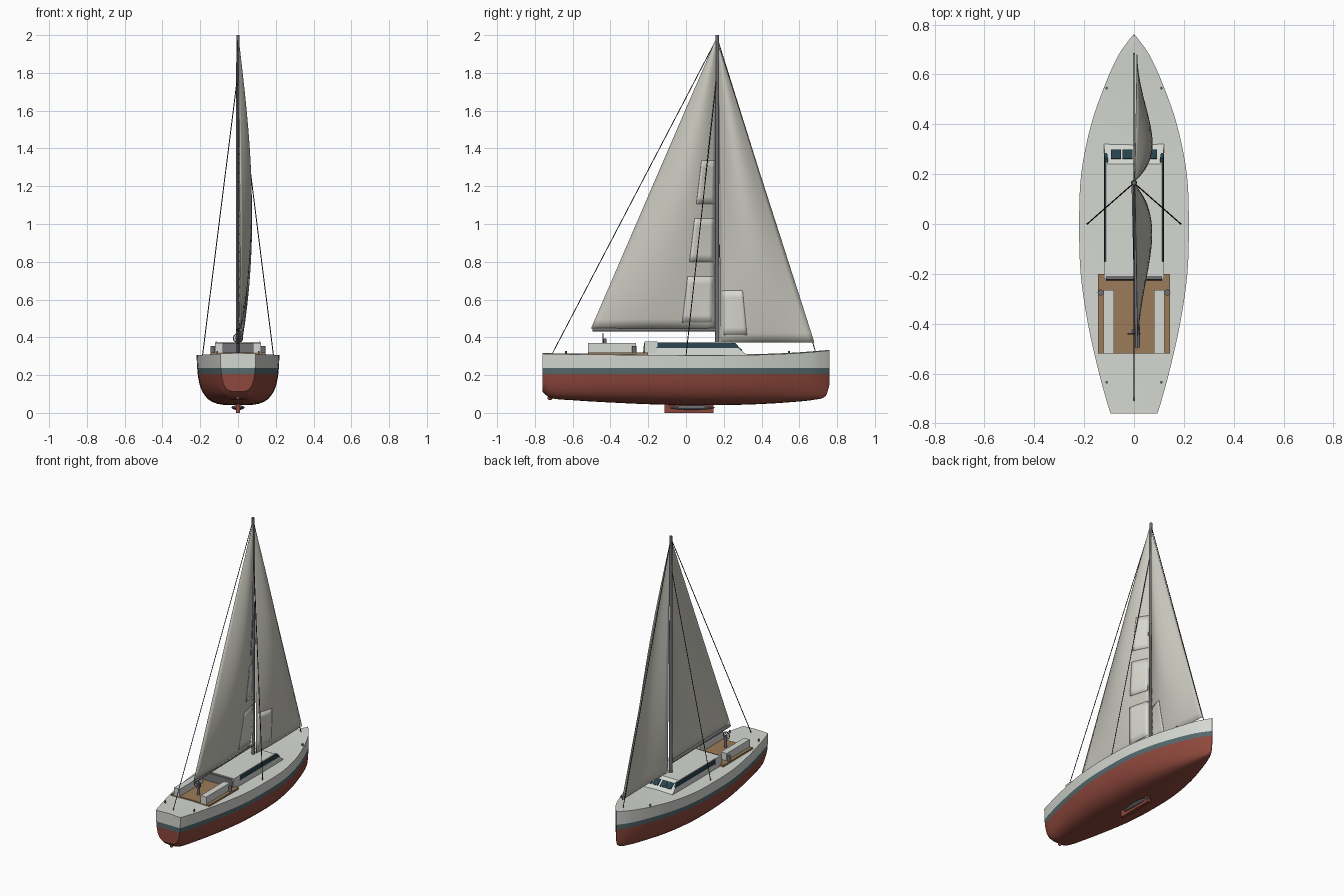
import bpy, bmesh, math
from mathutils import Vector, Matrix

if "Cube" in bpy.data.objects:
    bpy.data.objects.remove(bpy.data.objects["Cube"])

def mat(name, c):
    m = bpy.data.materials.new(name)
    m.diffuse_color = (*c, 1)
    m.use_nodes = True
    m.node_tree.nodes["Principled BSDF"].inputs["Base Color"].default_value = m.diffuse_color
    return m

WHITE = mat("gelcoat", (.66, .68, .64))
RED = mat("antifouling", (.27, .065, .045))
TEAL = mat("stripe", (.09, .14, .15))
WOOD = mat("teak", (.33, .20, .10))
SAIL = mat("sailcloth", (.58, .57, .51))
PATCH = mat("sail_patch", (.68, .67, .62))
GLASS = mat("glass", (.02, .055, .075))
METAL = mat("metal", (.16, .16, .17))
DARK = mat("wire", (.03, .03, .03))

def make(name, verts, faces, mats, smooth=False):
    me = bpy.data.meshes.new(name)
    me.from_pydata(verts, [], faces)
    bm = bmesh.new()
    bm.from_mesh(me)
    bmesh.ops.recalc_face_normals(bm, faces=bm.faces)
    bm.to_mesh(me)
    bm.free()
    ob = bpy.data.objects.new(name, me)
    bpy.context.collection.objects.link(ob)
    for m in mats:
        me.materials.append(m)
    if smooth:
        bpy.ops.object.select_all(action='DESELECT')
        bpy.context.view_layer.objects.active = ob
        ob.select_set(True)
        bpy.ops.object.shade_smooth_by_angle(angle=math.radians(40))
    return ob

HEX = [(0, 1, 2, 3), (4, 5, 6, 7), (0, 1, 5, 4), (1, 2, 6, 5), (2, 3, 7, 6), (3, 0, 4, 7)]

def box(name, x, y, z, m, top_y=None, top_x=None):
    """Box from (min, max) ranges; the top rectangle may differ."""
    v = []
    for zz, (x0, x1), (y0, y1) in ((z[0], x, y), (z[1], top_x or x, top_y or y)):
        v += [(x0, y0, zz), (x1, y0, zz), (x1, y1, zz), (x0, y1, zz)]
    return make(name, v, HEX, [m])

def rod(name, a, b, r, m, n=12, r2=None):
    a, b = Vector(a), Vector(b)
    q = (b - a).to_track_quat('Z', 'Y')
    v = [p + q @ Vector((rr * math.cos(math.tau * i / n), rr * math.sin(math.tau * i / n), 0))
         for p, rr in ((a, r), (b, r2 or r)) for i in range(n)]
    f = [(i, (i + 1) % n, n + (i + 1) % n, n + i) for i in range(n)]
    return make(name, v, f + [tuple(range(n)), tuple(range(n, 2 * n))], [m], True)

def ball(name, loc, scale, m):
    bpy.ops.mesh.primitive_uv_sphere_add(segments=24, ring_count=12, location=loc)
    ob = bpy.context.object
    ob.name, ob.scale = name, scale
    ob.data.materials.append(m)
    bpy.ops.object.shade_smooth()

# Hull: stations of (y, half width, bottom z, deck z), smoothly interpolated
ST = [(-.76, .094, .112, .313), (-.72, .107, .08, .312), (-.6, .14, .067, .31),
      (-.4, .185, .055, .308), (-.2, .214, .046, .306), (0, .22, .041, .305),
      (.2, .212, .041, .305), (.4, .172, .047, .308), (.57, .112, .058, .315),
      (.68, .061, .07, .323), (.74, .019, .09, .328), (.76, .0015, .15, .33)]
rows = []
for i in range(len(ST) - 1):
    p0, p1, p2, p3 = (ST[max(0, min(len(ST) - 1, i + k))] for k in (-1, 0, 1, 2))
    for k in range(4):
        t = k / 4
        h = p2[0] - p1[0]
        row = [p1[0] + t * h]
        for c in (1, 2, 3):
            d1 = (p2[c] - p0[c]) / (p2[0] - p0[0]) * h
            d2 = (p3[c] - p1[c]) / (p3[0] - p1[0]) * h
            row.append((2*t**3 - 3*t*t + 1) * p1[c] + (t**3 - 2*t*t + t) * d1
                       + (3*t*t - 2*t**3) * p2[c] + (t**3 - t*t) * d2)
        rows.append(row)
rows.append(list(ST[-1]))
N = 10
verts, faces, idx = [], [], []
for y, w, zb, zt in rows:
    zs = [zt, .238, .205] + [zb + (.205 - zb) * (1 - math.sin(math.pi / 2 * k / N)) for k in range(1, N + 1)]
    half = []
    for z in zs:
        s = (z - zb) / (zt - zb)
        half.append((w * (.94 + .06 * s) * max(0, 1 - (1 - s) ** 3.6) ** (1 / 3.6), z))
    ring = [(x, z) for x, z in half] + [(-x, z) for x, z in half[-2::-1]] + [(0, zt + .004)]
    verts += [(x, y, z) for x, z in ring]
R = len(ring)
for j in range(len(rows) - 1):
    for i in range(R):
        a, b = j * R + i, j * R + (i + 1) % R
        faces.append((a, b, b + R, a + R))
C = R - 2
for base in (0, (len(rows) - 1) * R):
    faces.append((base, base + C, base + R - 1))
    for i in range(N + 2):
        q = [base + i, base + i + 1, base + C - i - 1, base + C - i]
        faces.append(tuple(dict.fromkeys(q)))
hull = make("hull", verts, faces, [WHITE, TEAL, RED], True)
for p in hull.data.polygons:
    z = p.center.z
    p.material_index = 0 if z > .238 else 1 if z > .205 else 2

# Keel, bulb and rudder stub
box("keel_fin", (-.011, .011), (-.115, .145), (0, .05), RED)
ball("keel_bulb", (0, .03, .028), (.034, .122, .013), METAL)
ball("rudder_stub", (0, -.72, .079), (.01, .014, .012), RED)

# Cabin with side and front windows
box("cabin", (-.122, .122), (-.22, .33), (.30, .375), WHITE, (-.208, .24), (-.113, .113))
box("companionway", (-.112, .112), (-.228, -.2), (.31, .37), METAL, (-.222, -.2))
for s in (-1, 1):
    x = sorted((s * .108, s * .121))
    xt = sorted((s * .104, s * .117))
    box("side_window", x, (-.155, .285), (.343, .369), GLASS, (-.155, .262), xt)
    box("grab_rail", sorted((s * .11, s * .12)), (-.22, -.15), (.31, .378), WHITE)
for x in (-.073, -.027, .027, .073):
    w = box("front_window", (-.02, .02), (-.023, .023), (-.003, .003), GLASS)
    w.matrix_world = Matrix.Translation((x, .279, .345)) @ Matrix.Rotation(-math.atan2(.075, .09), 4, 'X')

# Cockpit: floor, benches, winches, wheel
box("cockpit_floor", (-.145, .145), (-.52, -.2), (.295, .32), WOOD)
for s in (-1, 1):
    box("bench", sorted((s * .08, s * .123)), (-.52, -.265), (.31, .37), WHITE)
    rod("winch", (s * .134, -.275, .315), (s * .134, -.275, .355), .012, METAL, 16)
    for y, x in ((.545, .11), (-.635, .11)):
        rod("cleat", (s * x, y, .305), (s * x, y, .328), .005, METAL)
rod("wheel_pedestal", (0, -.43, .315), (0, -.43, .395), .01, METAL)
bpy.ops.mesh.primitive_torus_add(location=(0, -.44, .395), rotation=(math.pi / 2, 0, 0),
                                 major_radius=.024, minor_radius=.003, major_segments=24, minor_segments=8)
bpy.context.object.name = "steering_wheel"
bpy.context.object.data.materials.append(METAL)
for k in range(3):
    d = Vector((math.cos(k * math.pi / 3), 0, math.sin(k * math.pi / 3))) * .024
    rod("wheel_spoke", Vector((0, -.44, .395)) - d, Vector((0, -.44, .395)) + d, .002, METAL, 6)

# Mast and boom
rod("mast", (0, .165, .36), (0, .165, 2), .012, METAL, 16, .009)
rod("boom", (0, .165, .44), (.015, -.495, .44), .01, METAL, 16)

# Sails: luff, leech and foot from corners, belly towards +x
def sail(name, inner, outer, head, m, u=(0, 1), v=(0, 1), off=0, nu=16, nv=32):
    I, O, H = map(Vector, (inner, outer, head))
    vs = []
    for j in range(nv + 1):
        t = v[0] + (v[1] - v[0]) * j / nv
        for i in range(nu + 1):
            s = u[0] + (u[1] - u[0]) * i / nu
            p = I.lerp(H, t).lerp(O.lerp(H, t), s)
            p.x += .062 * math.sin(math.pi * s) * (.1 * (1 - t) + math.sin(math.pi * t ** .85)) + off
            vs.append(p)
    w = nu + 1
    fs = [(j * w + i, j * w + i + 1, j * w + w + i + 1, j * w + w + i) for j in range(nv) for i in range(nu)]
    ob = make(name, vs, fs, [m], True)
    mod = ob.modifiers.new("thickness", 'SOLIDIFY')
    mod.thickness, mod.offset = .002, 0

MAIN = ((.004, .153, .447), (.015, -.503, .447), (.003, .16, 1.98))
JIB = ((.012, .182, .372), (.012, .68, .372), (.003, .172, 1.95))
sail("mainsail", *MAIN, SAIL)
sail("jib", *JIB, SAIL)
for a, b in ((.02, .18), (.23, .38), (.43, .58)):
    sail("main_luff_patch", *MAIN, PATCH, (.02, .27), (a, b), .002, 6, 6)
sail("jib_clew_patch", *JIB, PATCH, (.03, .29), (.025, .175), .002, 6, 6)

# Standing rigging
rod("backstay", (0, .165, 1.985), (0, -.71, .31), .0025, DARK, 6)
rod("forestay", (0, .165, 1.985), (0, .687, .32), .0025, DARK, 6)
for s in (-1, 1):
    rod("shroud", (0, .165, 1.8), (s * .188, 0, .302), .0025, DARK, 6)
